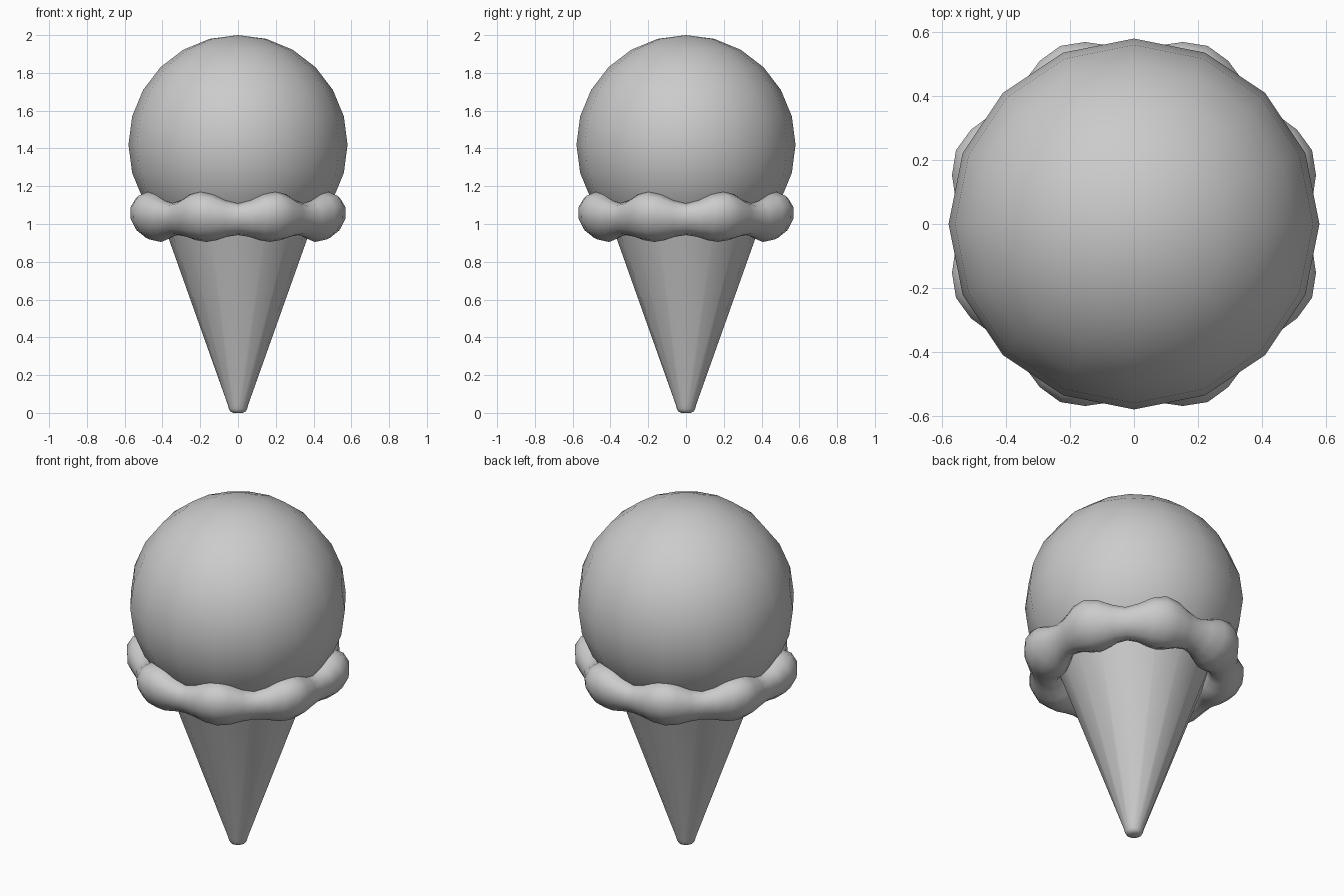
import bpy, bmesh
from math import sin, cos, pi, radians

cube = bpy.data.objects.get("Cube")
if cube:
    bpy.data.objects.remove(cube, do_unlink=True)

GREY = (0.6, 0.6, 0.6, 1)
mat = bpy.data.materials.new("plain grey")
mat.use_nodes = True
mat.diffuse_color = GREY
mat.node_tree.nodes["Principled BSDF"].inputs["Base Color"].default_value = GREY


def finish(name, bm, angle):
    """Turn a bmesh into a smooth-shaded object."""
    bmesh.ops.recalc_face_normals(bm, faces=bm.faces)
    mesh = bpy.data.meshes.new(name)
    bm.to_mesh(mesh)
    bm.free()
    mesh.materials.append(mat)
    obj = bpy.data.objects.new(name, mesh)
    bpy.context.collection.objects.link(obj)
    bpy.ops.object.select_all(action="DESELECT")
    obj.select_set(True)
    bpy.context.view_layer.objects.active = obj
    bpy.ops.object.shade_smooth_by_angle(angle=radians(angle))
    return obj


def bridge(bm, a, b):
    """Join two closed loops of vertices with quads."""
    for i in range(len(a)):
        j = (i + 1) % len(a)
        bm.faces.new((a[i], a[j], b[j], b[i]))


# Scoop: low-poly ball
bm = bmesh.new()
bmesh.ops.create_uvsphere(bm, u_segments=16, v_segments=12, radius=0.58)
bmesh.ops.translate(bm, verts=bm.verts, vec=(0, 0, 1.42))
finish("scoop", bm, 60)

# Cone: lathed profile with a rounded tip
SIDES = 16
profile = [(0.025, 0), (0.04, 0.007), (0.048, 0.02), (0.053, 0.04), (0.405, 1.03)]
bm = bmesh.new()
rings = [[bm.verts.new((r * cos(2 * pi * i / SIDES), r * sin(2 * pi * i / SIDES), z))
          for i in range(SIDES)] for r, z in profile]
for a, b in zip(rings, rings[1:]):
    bridge(bm, a, b)
bm.faces.new(rings[0])
bm.faces.new(rings[-1])
finish("cone", bm, 40)

# Drip ring: torus whose tilted oval section swells into eight lobes
AROUND, SECTION, LOBES = 48, 12, 8
TILT = radians(50)
bm = bmesh.new()
loops = []
for i in range(AROUND):
    t = 2 * pi * i / AROUND
    swell = (1 - cos(LOBES * t)) / 2
    long_r = 0.09 + 0.055 * swell
    short_r = 0.075 + 0.04 * swell
    centre_r, centre_z = 0.47 + 0.008 * swell, 1.025 + 0.013 * swell
    loop = []
    for j in range(SECTION):
        p = 2 * pi * j / SECTION
        u, v = long_r * cos(p), short_r * sin(p)
        r = centre_r + u * cos(TILT) - v * sin(TILT)
        z = centre_z + u * sin(TILT) + v * cos(TILT)
        loop.append(bm.verts.new((r * cos(t), r * sin(t), z)))
    loops.append(loop)
for i in range(AROUND):
    bridge(bm, loops[i], loops[(i + 1) % AROUND])
finish("drip_ring", bm, 60)
